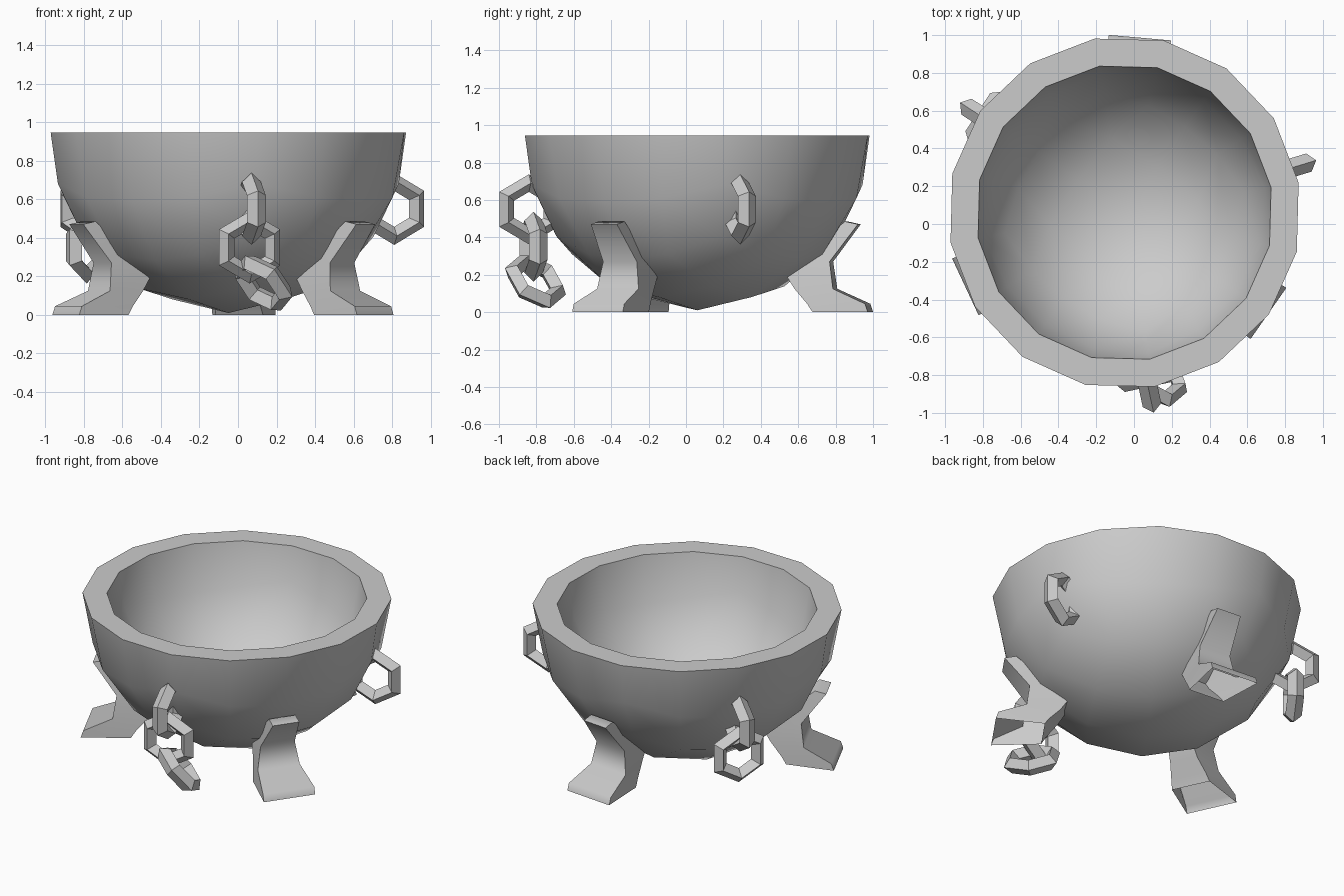
import bpy, bmesh
from math import radians, cos, sin, tan, pi, atan2
from mathutils import Matrix, Vector

old = bpy.data.objects.get("Cube")
if old:
    bpy.data.objects.remove(old, do_unlink=True)

AXIS = Vector((-0.05, 0.06, 0))   # vertical axis of the bowl
RIM_Z = 0.945

iron = bpy.data.materials.new("grey_iron")
iron.use_nodes = True
iron.diffuse_color = (0.6, 0.6, 0.6, 1)
iron.node_tree.nodes["Principled BSDF"].inputs["Base Color"].default_value = (0.6, 0.6, 0.6, 1)


def finish(name, bm, matrix, angle):
    """Turn a bmesh into a placed object, smooth below the given angle."""
    bmesh.ops.recalc_face_normals(bm, faces=bm.faces[:])
    mesh = bpy.data.meshes.new(name)
    bm.to_mesh(mesh)
    bm.free()
    mesh.materials.append(iron)
    obj = bpy.data.objects.new(name, mesh)
    bpy.context.collection.objects.link(obj)
    obj.matrix_world = matrix
    bpy.ops.object.select_all(action='DESELECT')
    obj.select_set(True)
    bpy.context.view_layer.objects.active = obj
    bpy.ops.object.shade_smooth_by_angle(angle=radians(angle))
    return obj


def bridge(bm, low, high):
    """Join two closed rings of vertices with quads."""
    for i in range(len(low)):
        j = (i + 1) % len(low)
        bm.faces.new((low[i], low[j], high[j], high[i]))


# Bowl: outer and inner halves of a rounded grid cube, joined by a flat rim
def half_round_cube(bm, radius):
    """Add the lower half of a cube blown up to a sphere; return its rim ring."""
    cube = bmesh.new()
    bmesh.ops.create_cube(cube, size=2)
    bmesh.ops.subdivide_edges(cube, edges=cube.edges[:], cuts=3, use_grid_fill=True)
    bmesh.ops.delete(cube, geom=[v for v in cube.verts if v.co.z > 0.01], context='VERTS')
    copies = {}
    for v in cube.verts:
        spread = Vector([tan(c * pi / 4) for c in v.co])
        copies[v] = bm.verts.new(spread.normalized() * radius)
    for f in cube.faces:
        bm.faces.new([copies[v] for v in f.verts])
    rim = [copies[v] for v in cube.verts if abs(v.co.z) < 0.01]
    cube.free()
    return sorted(rim, key=lambda v: round(atan2(v.co.y, v.co.x), 3) % 6.283)


bm = bmesh.new()
outer_rim = half_round_cube(bm, 0.935)
inner_rim = half_round_cube(bm, 0.787)
bridge(bm, outer_rim, inner_rim)
place = Matrix.Translation(AXIS + Vector((0, 0, RIM_Z))) @ Matrix.Rotation(radians(-35.25), 4, 'Z')
finish("bowl", bm, place, 40)

# Legs: lofted sections of (distance, height, half width), outer then inner edge
LEG = [((0.93, 0, 0.165), (0.63, 0, 0.125)),
       ((0.915, 0.045, 0.165), (0.6, 0.045, 0.115)),
       ((0.74, 0.125, 0.135), (0.53, 0.125, 0.09)),
       ((0.72, 0.27, 0.11), (0.475, 0.21, 0.08)),
       ((0.87, 0.47, 0.085), (0.8, 0.485, 0.085))]


def leg(name, angle):
    bm = bmesh.new()
    rings = []
    for (ro, zo, wo), (ri, zi, wi) in LEG:
        corners = [(ro, -wo, zo), (ro, wo, zo), (ri, wi, zi), (ri, -wi, zi)]
        rings.append([bm.verts.new(c) for c in corners])
    for low, high in zip(rings, rings[1:]):
        bridge(bm, low, high)
    bm.faces.new(rings[-1])       # the foot stays open underneath
    finish(name, bm, Matrix.Translation(AXIS) @ Matrix.Rotation(radians(angle), 4, 'Z'), 65)


for name, angle in (("back_leg", 85), ("front_left_leg", -35), ("front_right_leg", 205)):
    leg(name, angle)


# Chain links: six-sided rings with a diamond section, one corner upward
def link(name, centre, normal):
    n = Vector(normal).normalized()
    up = Vector((0, 0, 1))
    up = (up - n * up.dot(n)).normalized()
    side = n.cross(up)
    bm = bmesh.new()
    rings = []
    for i in range(6):
        a = radians(60 * i)
        out = Vector((cos(a), sin(a), 0))
        half = Vector((0, 0, 0.05))
        section = [out * 0.187, out * 0.14 + half, out * 0.093, out * 0.14 - half]
        rings.append([bm.verts.new(p) for p in section])
    for i in range(6):
        bridge(bm, rings[i], rings[(i + 1) % 6])
    frame = Matrix((up, side, n)).transposed().to_4x4()
    finish(name, bm, Matrix.Translation(centre) @ frame, 30)


def heading(degrees):
    return (cos(radians(degrees)), sin(radians(degrees)), 0)


link("left_link", (0.81, 0.29, 0.55), heading(17 + 90))

link("front_link_upper", (0.07, -0.84, 0.55), heading(-78 + 90))
link("front_link_middle", (0.06, -0.815, 0.35), heading(-78))
link("front_link_lower", (0.13, -0.805, 0.165), (0.58, 0.49, 0.65))

link("right_link_upper", (-0.785, 0.555, 0.55), heading(147 + 90))
link("right_link_lower", (-0.785, 0.565, 0.35), heading(147))
